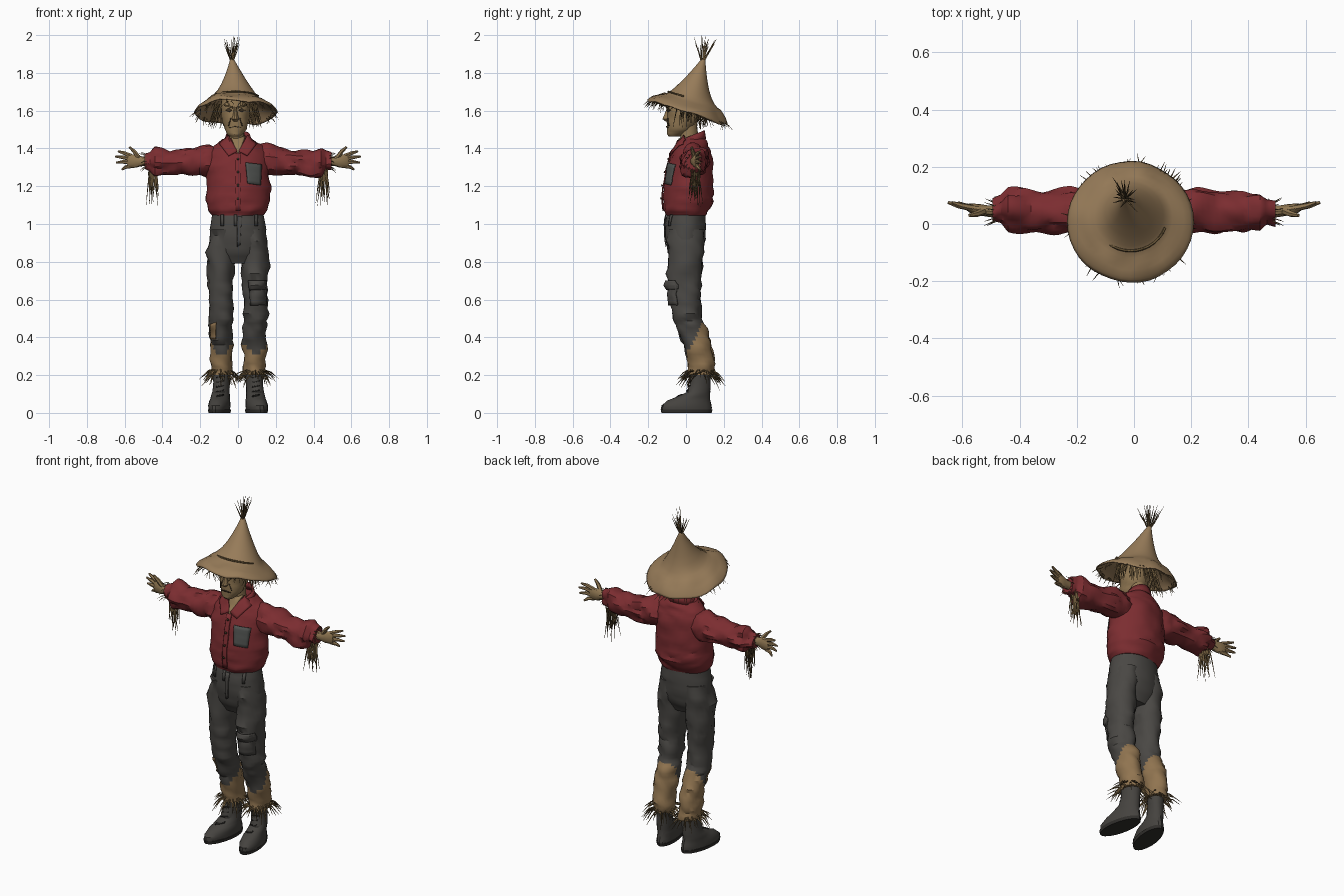
import bpy, bmesh, math, random
from mathutils import Vector, Matrix, noise
from mathutils.bvhtree import BVHTree

random.seed(7)
if "Cube" in bpy.data.objects:
    bpy.data.objects.remove(bpy.data.objects["Cube"])


def material(name, r, g, b):
    m = bpy.data.materials.new(name)
    m.use_nodes = True
    m.diffuse_color = (r, g, b, 1)
    bsdf = m.node_tree.nodes["Principled BSDF"]
    bsdf.inputs["Base Color"].default_value = (r, g, b, 1)
    bsdf.inputs["Roughness"].default_value = 0.9
    return m


RED = material("red cloth", 0.2, 0.026, 0.03)
GREY = material("charcoal cloth", 0.068, 0.064, 0.058)
BOOT = material("dark leather", 0.06, 0.056, 0.05)
SOLE = material("sole and laces", 0.03, 0.028, 0.025)
HAT = material("woven hat", 0.31, 0.2, 0.1)
SKIN = material("sackcloth skin", 0.28, 0.185, 0.085)
BURLAP = material("burlap", 0.28, 0.175, 0.08)
STRAW = material("dry straw", 0.13, 0.085, 0.036)
DARK = material("dark features", 0.05, 0.034, 0.018)
PATCH = material("grey patch", 0.075, 0.08, 0.075)


def finish(name, bm, *mats):
    bmesh.ops.recalc_face_normals(bm, faces=bm.faces)
    me = bpy.data.meshes.new(name)
    bm.to_mesh(me)
    bm.free()
    ob = bpy.data.objects.new(name, me)
    bpy.context.collection.objects.link(ob)
    for m in mats:
        me.materials.append(m)
    return ob


def thicken(ob, amount):
    mod = ob.modifiers.new("thickness", "SOLIDIFY")
    mod.thickness = amount
    mod.offset = 0


def loft(bm, rings, n=20, steps=1, fold=0, cap=True):
    """Skin rings of (centre, half-axis u, half-axis v), with optional cloth folds."""
    rings = [[Vector(a) for a in r] for r in rings]
    dense = [[p.lerp(q, k / steps) for p, q in zip(a, b)]
             for a, b in zip(rings, rings[1:]) for k in range(steps)] + [rings[-1]]
    loops = []
    for c, u, v in dense:
        loop = []
        for i in range(n):
            t = math.tau * i / n
            d = u * math.cos(t) + v * math.sin(t)
            p = c + d
            if fold:
                crease = abs(noise.noise(Vector((p.x * 9, p.y * 9, p.z * 17)))) - 0.25
                p += d.normalized() * fold * crease
            loop.append(bm.verts.new(p))
        loops.append(loop)
    for a, b in zip(loops, loops[1:]):
        for i in range(n):
            bm.faces.new((a[i], a[(i + 1) % n], b[(i + 1) % n], b[i]))
    if cap:
        bm.faces.new(loops[0])
        bm.faces.new(loops[-1])


def upright(rows):
    """Rows of z, cx, cy, rx, ry."""
    return [((cx, cy, z), (rx, 0, 0), (0, ry, 0)) for z, cx, cy, rx, ry in rows]


def tube(bm, pts, radii, n=6):
    pts = [Vector(p) for p in pts]
    along = (pts[-1] - pts[0]).normalized()
    side = along.orthogonal().normalized()
    other = along.cross(side)
    loft(bm, [(p, side * r, other * r) for p, r in zip(pts, radii)], n)


def straw(bm, start, direction, length, droop=0.2, r=0.003):
    a, d = Vector(start), Vector(direction).normalized()
    mid, end = a + d * length * 0.5, a + d * length + Vector((0, 0, -droop * length))
    end.z = min(end.z, 1.998)
    tube(bm, [a, mid, end], [r, r * 0.8, r * 0.2], 3)


def jitter(s):
    return random.uniform(-s, s)


def single(name, mat, rings, **kw):
    bm = bmesh.new()
    loft(bm, rings, **kw)
    return finish(name, bm, mat)


def plate(name, target, corners, mat, lift=0.004, cuts=6):
    """Thin patch laid onto the front of a part; corners are (x, z) pairs."""
    me = target.data
    tree = BVHTree.FromPolygons([v.co for v in me.vertices], [p.vertices[:] for p in me.polygons])
    a, b, c, d = (Vector(p) for p in corners)
    bm, grid = bmesh.new(), []
    for i in range(cuts + 1):
        row = []
        for j in range(cuts + 1):
            q = a.lerp(b, i / cuts).lerp(d.lerp(c, i / cuts), j / cuts)
            hit = tree.ray_cast(Vector((q.x, -1, q.y)), Vector((0, 1, 0)))[0]
            hit = hit or tree.find_nearest(Vector((q.x, 0, q.y)))[0]
            row.append(bm.verts.new((q.x, hit.y - lift, q.y)))
        grid.append(row)
    for i in range(cuts):
        for j in range(cuts):
            bm.faces.new((grid[i][j], grid[i + 1][j], grid[i + 1][j + 1], grid[i][j + 1]))
    ob = finish(name, bm, mat)
    thicken(ob, 0.006)
    return ob


# Shirt body
shirt = single("shirt_body", RED, upright([
    (1.045, 0, 0, .138, .104), (1.07, 0, 0, .158, .118), (1.12, 0, .01, .172, .132),
    (1.2, 0, .014, .168, .132), (1.3, 0, .02, .165, .122), (1.37, 0, .03, .16, .106),
    (1.415, 0, .035, .13, .085), (1.45, 0, .035, .075, .065)]), n=32, steps=4, fold=.022)
collar = single("collar_stand", RED, [((0, .035, 1.43), (.075, 0, 0), (0, .068, .02)),
                                      ((0, .035, 1.47), (.06, 0, 0), (0, .06, .025))], cap=False)
thicken(collar, 0.008)
plate("neck_opening", shirt, [(-.04, 1.465), (.04, 1.465), (.004, 1.375), (-.004, 1.375)], SKIN, .006)
plate("button_placket", shirt, [(-.014, 1.375), (.014, 1.375), (.014, 1.07), (-.014, 1.07)], RED, .005, 10)
plate("chest_patch", shirt, [(.04, 1.325), (.125, 1.315), (.12, 1.205), (.05, 1.215)], PATCH, .006)
for k in range(4):
    z = 1.13 + k * .07
    plate("shirt_button", shirt, [(-.005, z), (.005, z), (.005, z + .01), (-.005, z + .01)], DARK, .01, 1)

# Hips
hips = single("trouser_hips", GREY, upright([
    (1.065, 0, 0, .135, .1), (1.0, 0, -.002, .146, .109), (.92, 0, -.003, .154, .108),
    (.85, 0, -.003, .145, .095), (.79, 0, -.003, .11, .06)]), n=32, steps=3, fold=.012)
for x in (-.09, -.02, .09):
    plate("belt_loop", hips, [(x, 1.05), (x + .014, 1.05), (x + .014, .99), (x, .99)], GREY, .007, 2)
plate("fly_flap", hips, [(-.004, 1.04), (.02, 1.04), (.012, .89), (-.004, .88)], GREY, .004)

for s, side in ((1, "left"), (-1, "right")):
    # Collar flap
    plate(side + "_collar_flap", shirt, [(s * .05, 1.47), (s * .004, 1.385), (s * .05, 1.36),
                                         (s * .1, 1.425)], RED, .011)
    # Sleeve, gathered at the cuff
    single(side + "_sleeve", RED, [((s * x, y, z), (0, ry, 0), (0, 0, rz)) for x, y, z, ry, rz in (
        (.07, .04, 1.33, .06, .07), (.15, .045, 1.335, .078, .085), (.22, .045, 1.33, .078, .078),
        (.3, .045, 1.325, .074, .068), (.38, .045, 1.322, .074, .072), (.44, .045, 1.327, .066, .068),
        (.465, .045, 1.33, .045, .05), (.495, .042, 1.333, .04, .045))], n=24, steps=4, fold=.04)
    # Hand with spread fingers
    bm = bmesh.new()
    loft(bm, [((s * x, y, 1.333), (0, ry, 0), (0, 0, rz)) for x, y, ry, rz in (
        (.46, .042, .024, .026), (.51, .045, .02, .025), (.54, .05, .02, .035),
        (.575, .056, .016, .036), (.585, .058, .01, .032))], n=12)
    for z0, x1, z1 in ((1.36, .635, 1.385), (1.343, .65, 1.357), (1.325, .645, 1.325), (1.307, .615, 1.288)):
        mid = (s * (.575 + x1) / 2, .064, (z0 + z1) / 2 + .004)
        tube(bm, [(s * .565, .056, z0), mid, (s * x1, .075, z1)], [.012, .01, .005])
    tube(bm, [(s * .525, .045, 1.35), (s * .55, .035, 1.385), (s * .575, .03, 1.408)], [.013, .011, .006])
    finish(side + "_hand", bm, SKIN)
    # Straw hanging from the cuff
    bm = bmesh.new()
    for k in range(34):
        straw(bm, (s * .455 + jitter(.022), .05 + jitter(.025), 1.285 + jitter(.02)),
              (jitter(.2), jitter(.2), -1), random.uniform(.08, .17), .1, .004)
    for k in range(14):
        t = math.tau * k / 14
        straw(bm, (s * .485, .042 + .034 * math.cos(t), 1.333 + .036 * math.sin(t)),
              (s, .5 * math.cos(t), .5 * math.sin(t)), random.uniform(.02, .045), .3, .0025)
    finish(side + "_cuff_straw", bm, STRAW)

    # Trouser leg with burlap behind the shin
    leg = single(side + "_trouser_leg", GREY, upright([
        (.97, s * .075, 0, .068, .098), (.85, s * .087, -.002, .078, .096), (.7, s * .092, -.006, .068, .09),
        (.6, s * .092, -.004, .064, .084), (.5, s * .092, .005, .063, .075), (.45, s * .09, .028, .063, .078),
        (.36, s * .088, .062, .062, .074), (.26, s * .088, .08, .06, .072), (.2, s * .086, .078, .055, .066)]),
        n=24, steps=4, fold=.028)
    leg.data.materials.append(BURLAP)
    for p in leg.data.polygons:
        if p.center.z < .47 and (p.center.y - .06) > (p.center.z - .34) * .5 - .045:
            p.material_index = 1
    if s > 0:
        plate("cargo_pocket", leg, [(.06, .69), (.148, .69), (.148, .57), (.065, .57)], GREY, .008)
        plate("cargo_pocket_flap", leg, [(.055, .7), (.152, .7), (.15, .655), (.06, .65)], GREY, .014)
    else:
        plate("knee_patch", leg, [(-.145, .47), (-.115, .48), (-.12, .39), (-.145, .39)], BURLAP, .004)
    # Straw fringe at the trouser hem
    bm = bmesh.new()
    for k in range(60):
        t = math.tau * k / 60 + jitter(.1)
        out = Vector((math.cos(t), math.sin(t), 0))
        start = (s * .088 + .05 * out.x, .078 + .062 * out.y, .215 + jitter(.015))
        straw(bm, start, out + Vector((jitter(.5), jitter(.5), jitter(.5) - .6)),
              random.uniform(.035, .085), .25, .004)
    finish(side + "_hem_straw", bm, STRAW)

    # Boot, turned slightly outward
    def boot_rings(rows):
        return [((s * (cx - .01), cy, z), (rx, 0, 0), (-s * .15 * ry, ry, 0)) for z, cx, cy, rx, ry in rows]
    boot = single(side + "_boot", BOOT, boot_rings([
        (.015, .108, .003, .054, .132), (.04, .108, .003, .056, .13), (.065, .106, .015, .053, .115),
        (.085, .104, .04, .048, .088), (.11, .1, .066, .045, .062), (.16, .097, .075, .045, .053),
        (.24, .095, .078, .047, .053)]), steps=2, fold=.008)
    single(side + "_boot_sole", SOLE, boot_rings([(0, .108, .003, .055, .133), (.018, .108, .003, .058, .137)]))
    for k in range(5):
        z, x = .085 + k * .025, s * .095
        plate(side + "_boot_lace", boot, [(x - .02, z), (x + .02, z + .008), (x + .02, z + .013),
                                          (x - .02, z + .005)], SOLE, .004, 3)

# Neck and head
CX = -.014
single("neck", SKIN, upright([(1.38, -.006, .015, .05, .05), (1.45, -.008, .015, .043, .045),
                              (1.55, CX, .01, .045, .05)]), steps=3, fold=.012)
head = single("head", SKIN, upright([
    (1.462, CX, -.06, .025, .03), (1.475, CX, -.053, .04, .048), (1.5, CX, -.035, .057, .068),
    (1.535, CX, -.02, .068, .082), (1.575, CX, -.013, .075, .087), (1.62, CX, -.008, .078, .09),
    (1.67, CX, -.003, .074, .086), (1.71, CX, 0, .045, .055)]), n=28, steps=3, fold=.01)
single("nose", SKIN, upright([(1.542, CX, -.095, .01, .012), (1.555, CX, -.1, .019, .026),
                              (1.58, CX, -.098, .012, .017), (1.62, CX, -.092, .008, .008)]), n=10, steps=2)
for s, side in ((1, "left"), (-1, "right")):
    x = CX + s * .034
    plate(side + "_eye", head, [(x - .017, 1.602), (x, 1.613), (x + .017, 1.602), (x, 1.592)], DARK, .003)
    plate(side + "_brow", head, [(x - s * .022, 1.622), (x + s * .025, 1.634), (x + s * .025, 1.626),
                                 (x - s * .02, 1.612)], STRAW, .006)
    plate(side + "_cheek_fold", head, [(x - s * .012, 1.56), (x - s * .008, 1.562), (x + s * .004, 1.52),
                                       (x, 1.52)], DARK, .002)
    plate(side + "_mouth", head, [(CX, 1.519), (CX, 1.514), (CX + s * .032, 1.508), (CX + s * .03, 1.512)],
          DARK, .003)

# Hat, tipped back
TILT = Matrix.Translation((-.012, .01, 1.603)) @ Matrix.Rotation(math.radians(-17), 4, "X")
bm = bmesh.new()
loft(bm, [((dx, 0, z), (r, 0, 0), (0, r, 0)) for r, z, dx in (
    (.219, -.012, 0), (.205, .008, 0), (.165, .036, 0), (.125, .063, 0), (.098, .095, 0), (.073, .135, -.003),
    (.05, .18, -.007), (.028, .228, -.012), (.014, .262, -.017), (.007, .28, -.02))], n=40, steps=2, cap=False)
for v in bm.verts:
    r = v.co.xy.length
    v.co.z += .09 * r * noise.noise(v.co * 9) + (.006 * math.sin(9 * v.co.x / r) if r > .15 else 0)
bm.transform(TILT)
thicken(finish("hat", bm, HAT), 0.007)

# Crease cord across the front of the crown
bm = bmesh.new()
arc = [TILT @ Vector((.128 * math.cos(t), .128 * math.sin(t), .064))
       for t in (math.radians(200 + 10 * k) for k in range(15))]
for a, b in zip(arc, arc[1:]):
    tube(bm, [a, b], [.005, .005], 5)
finish("hat_cord", bm, STRAW)

# Straw tuft on the crown and loose straw around the brim
bm = bmesh.new()
tip = TILT @ Vector((-.02, 0, .265))
for k in range(26):
    straw(bm, tip + Vector((jitter(.006), jitter(.006), 0)), (jitter(.45), .15 + jitter(.6), 1),
          random.uniform(.08, .15), -.05, .0035)
straw(bm, tip, (.05, .1, 1), .16, -.1, .003)
finish("crown_straw", bm, STRAW)
bm = bmesh.new()
for k in range(70):
    t = random.uniform(0, math.tau)
    out = Vector((math.cos(t), math.sin(t), 0))
    start = TILT @ (out * random.uniform(.19, .212) + Vector((0, 0, -.008)))
    straw(bm, start, out * .5 + Vector((jitter(.8), jitter(.8), -.5)), random.uniform(.02, .055), .2, .0025)
finish("brim_straw", bm, STRAW)

# Straw hair below the hat, leaving the face open
bm = bmesh.new()
for k in range(80):
    t = math.radians(random.uniform(-25, 205))
    reach = random.uniform(.085, .11)
    start = (CX + reach * math.cos(t), reach * math.sin(t) - .005, 1.635)
    straw(bm, start, (.25 * math.cos(t) + jitter(.15), .2 * math.sin(t) + jitter(.15), -1),
          random.uniform(.06, .13), .05, .0035)
finish("hair_straw", bm, STRAW)

# Soft shading with crisp folds
bpy.ops.object.select_all(action="DESELECT")
for ob in bpy.context.collection.objects:
    if ob.type == "MESH":
        ob.select_set(True)
        bpy.context.view_layer.objects.active = ob
bpy.ops.object.shade_smooth_by_angle(angle=math.radians(32))
